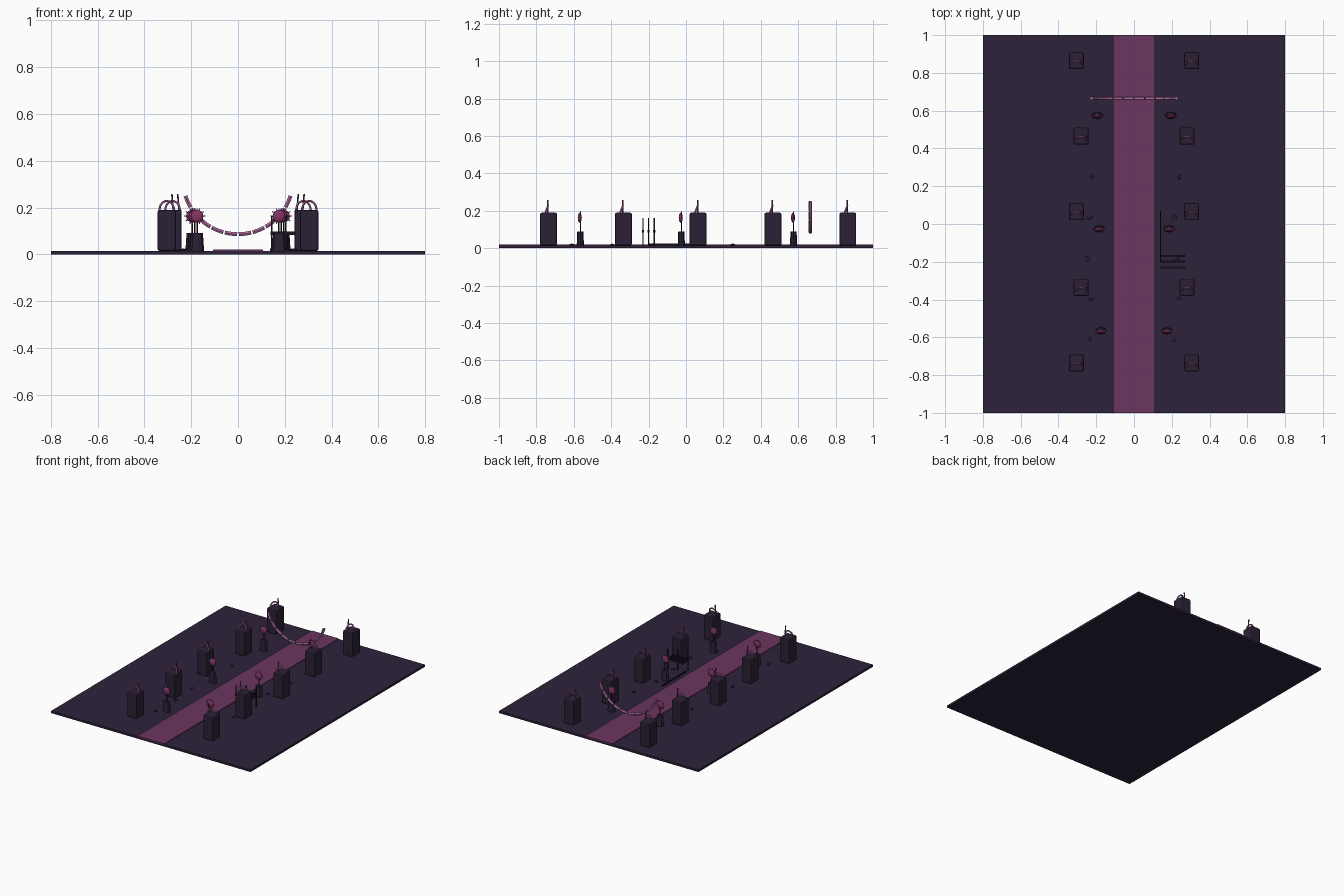
import bpy
from math import sin, cos, pi, radians

if "Cube" in bpy.data.objects:
    bpy.data.objects.remove(bpy.data.objects["Cube"])


def material(name, rgb):
    m = bpy.data.materials.new(name)
    m.use_nodes = True
    m.diffuse_color = (*rgb, 1)
    m.node_tree.nodes["Principled BSDF"].inputs["Base Color"].default_value = (*rgb, 1)
    return m


GROUND = material("dark violet ground", (0.027, 0.016, 0.043))
STONE = material("dark violet stone", (0.024, 0.015, 0.036))
PATH = material("plum path", (0.15, 0.037, 0.115))
PINK = material("pale pink", (0.46, 0.16, 0.38))
ROSE = material("deep rose", (0.22, 0.035, 0.13))
METAL = material("dark metal", (0.012, 0.007, 0.018))


def finish(obj, name, mat, smooth=False):
    obj.name = name
    obj.data.materials.clear()
    obj.data.materials.append(mat)
    if smooth:
        bpy.ops.object.shade_smooth_by_angle()
    return obj


def box(name, mat, center, size, bevel=0):
    bpy.ops.mesh.primitive_cube_add(size=1, location=center)
    obj = bpy.context.object
    obj.scale = size
    bpy.ops.object.transform_apply(location=False, rotation=False, scale=True)
    if bevel:
        mod = obj.modifiers.new("Bevel", "BEVEL")
        mod.width = bevel
        mod.segments = 2
    return finish(obj, name, mat)


def tube(name, mat, points, radius, flat=False):
    data = bpy.data.curves.new(name, "CURVE")
    data.dimensions = "3D"
    data.bevel_depth = radius
    data.bevel_resolution = 1
    data.use_fill_caps = True
    line = data.splines.new("POLY")
    line.points.add(len(points) - 1)
    for p, co in zip(line.points, points):
        p.co = (*co, 1)
    obj = bpy.data.objects.new(name, data)
    bpy.context.collection.objects.link(obj)
    bpy.ops.object.select_all(action="DESELECT")
    obj.select_set(True)
    bpy.context.view_layer.objects.active = obj
    bpy.ops.object.convert(target="MESH")
    return finish(bpy.context.object, name, mat, not flat)


# Ground slab and central path
box("ground", GROUND, (0, 0, 0.0075), (1.6, 2, 0.015))
box("path", PATH, (0, 0, 0.0165), (0.214, 2, 0.006))

# Two rows of pillars, each carrying an arched handle and a leaning rod
for row in range(5):
    y = -0.735 + 0.4 * row
    x = 0.28 if row % 2 else 0.305
    for side, word in ((1, "left"), (-1, "right")):
        tag = f"{word}_{row + 1}"
        cx = side * x
        box(f"pillar_{tag}", STONE, (cx, y, 0.102), (0.078, 0.09, 0.176), 0.008)
        arch = [(cx + 0.031 * cos(pi * i / 12),
                 y - 0.018 + 0.016 * sin(pi * i / 12),
                 0.188 + 0.04 * sin(pi * i / 12)) for i in range(13)]
        tube(f"pillar_arch_{tag}", PINK, arch, 0.005)
        tube(f"pillar_rod_{tag}", ROSE,
             [(side * (x - 0.028), y - 0.003, 0.188),
              (side * (x - 0.022), y - 0.003, 0.258)], 0.004)

# Inner flower stands with a lens-shaped bloom and fine rays
for row, (x, y) in enumerate(((0.175, -0.565), (0.185, -0.025), (0.195, 0.575))):
    for side, word in ((1, "left"), (-1, "right")):
        tag = f"{word}_{row + 1}"
        cx = side * x
        bpy.ops.mesh.primitive_cone_add(vertices=8, radius1=0.03, radius2=0.025,
                                        depth=0.075, location=(cx, y, 0.0525))
        stand = bpy.context.object
        stand.scale.y = 0.65
        finish(stand, f"stand_{tag}", STONE)
        tube(f"stem_{tag}", METAL, [(cx, y, 0.088), (cx, y, 0.16)], 0.003)
        bpy.ops.mesh.primitive_uv_sphere_add(segments=16, ring_count=8, radius=0.027,
                                             location=(cx, y - 0.003, 0.163))
        bloom = bpy.context.object
        bloom.scale.y = 0.4
        finish(bloom, f"bloom_{tag}", ROSE, True)
        for k in range(10):
            a = 2 * pi * k / 10
            tube(f"bloom_ray_{tag}_{k}", PINK if k % 2 else ROSE,
                 [(cx + r * cos(a), y, 0.163 + r * sin(a)) for r in (0.018, 0.035)], 0.0025)

# Hanging arc across the path, made of separate segments
SEGMENTS = 10
for k in range(SEGMENTS):
    start = radians(197 + 14.6 * k + 0.8)
    step = radians(13) / 5
    arc = [(0.236 * cos(start + step * i), 0.665, 0.322 + 0.236 * sin(start + step * i))
           for i in range(6)]
    tube(f"arc_segment_{k + 1}", PINK, arc, 0.0095)

# Small railing beside the path
for i, y in enumerate((-0.23, -0.2, -0.17)):
    box(f"rail_{i + 1}", METAL, (0.205, y, 0.09), (0.13, 0.012, 0.014))
    box(f"rail_post_{i + 1}", METAL, (0.145 + 0.06 * i, y, 0.088), (0.007, 0.007, 0.148))
box("ground_pole", METAL, (0.14, -0.065, 0.02), (0.007, 0.27, 0.01))

# Scattered stones
for i, (x, y) in enumerate(((0.24, 0.25), (-0.225, 0.25), (0.215, 0.035), (-0.235, 0.035),
                            (0.23, -0.185), (-0.245, -0.185), (0.24, -0.395),
                            (-0.225, -0.395), (0.215, -0.61), (-0.235, -0.61))):
    bpy.ops.mesh.primitive_ico_sphere_add(subdivisions=1, radius=0.014, location=(x, y, 0.018))
    stone = bpy.context.object
    stone.scale = (0.8, 1.1, 0.5)
    stone.rotation_euler.z = i * 0.7
    finish(stone, f"small_stone_{i + 1}", STONE)
